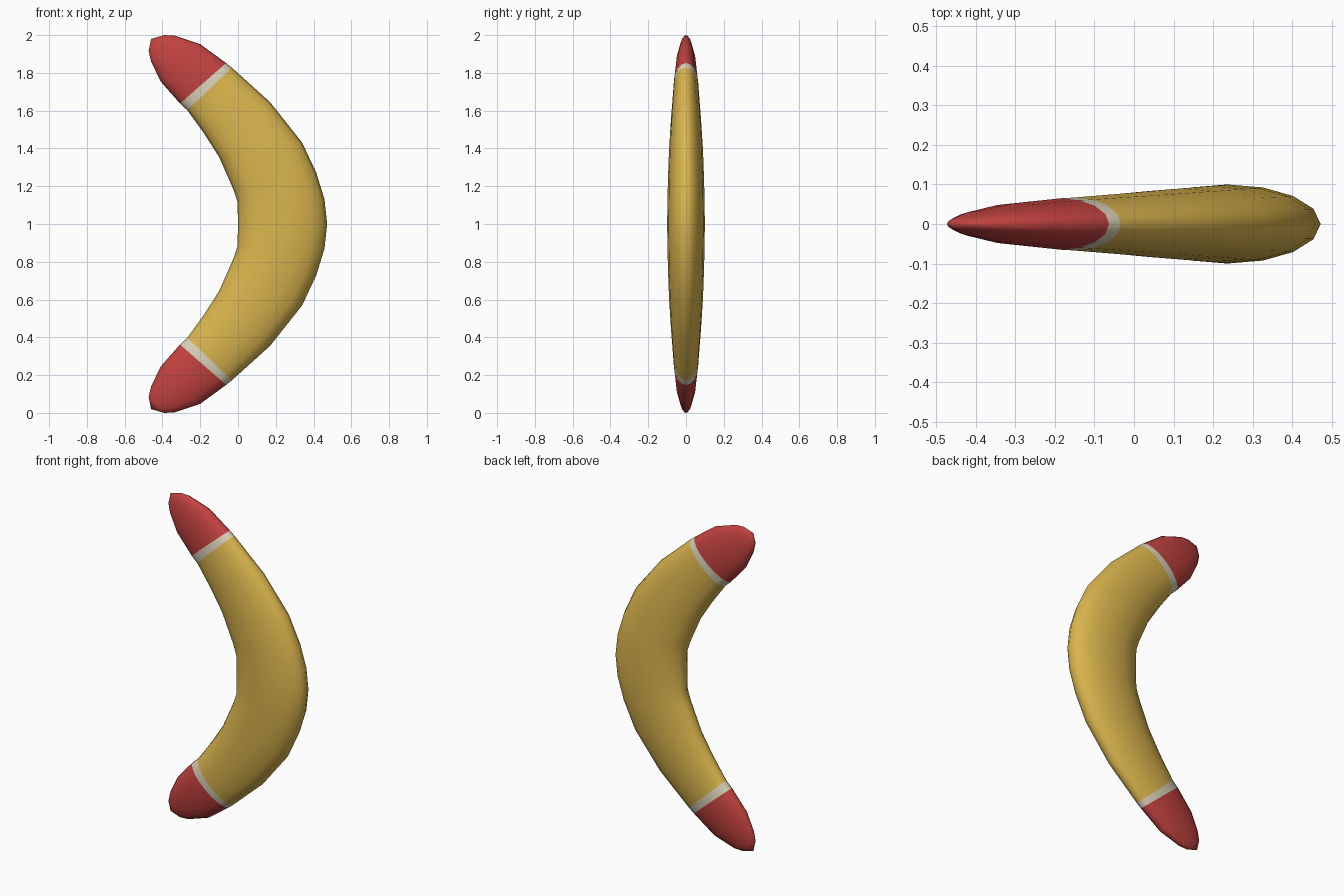
import bpy, bmesh, math
from mathutils import Vector

if "Cube" in bpy.data.objects:
    bpy.data.objects.remove(bpy.data.objects["Cube"])


def material(name, rgb):
    m = bpy.data.materials.new(name)
    m.diffuse_color = (*rgb, 1)
    m.use_nodes = True
    m.node_tree.nodes["Principled BSDF"].inputs["Base Color"].default_value = m.diffuse_color
    return m


SIDES = 16
# Upper arm sections: inner x, inner z, outer x, outer z, half thickness
upper = [
    (-0.003, 1.12, 0.458, 1.13, 0.098),
    (-0.023, 1.18, 0.415, 1.27, 0.096),
    (-0.10, 1.355, 0.34, 1.43, 0.090),
    (-0.18, 1.48, 0.17, 1.645, 0.079),
    (-0.268, 1.602, -0.033, 1.828, 0.067),   # stripe start
    (-0.307, 1.638, -0.063, 1.852, 0.065),   # stripe end
    (-0.41, 1.755, -0.20, 1.952, 0.052),
    (-0.46, 1.86, -0.335, 1.997, 0.032),
    (-0.473, 1.915, -0.39, 2.0, 0.018),
]
TIP = (-0.46, 1.98)
n = len(upper)
lower = [(a, 2 - b, c, 2 - d, t) for a, b, c, d, t in reversed(upper)]
sections = lower + [(0.0, 1.0, 0.472, 1.0, 0.10)] + upper

bm = bmesh.new()
rings = []
for xi, zi, xo, zo, t in sections:
    mid = Vector(((xi + xo) / 2, 0, (zi + zo) / 2))
    half = Vector(((xo - xi) / 2, 0, (zo - zi) / 2))
    ring = []
    for k in range(SIDES):
        a = 2 * math.pi * k / SIDES
        ring.append(bm.verts.new(mid + half * math.cos(a) + Vector((0, t * math.sin(a), 0))))
    rings.append(ring)

# Skin between sections: yellow body, cream stripes, red ends
for i in range(len(rings) - 1):
    step = abs(i + 0.5 - n)          # distance from the elbow, in sections
    mat = 0 if step < 5 else 1 if step < 6 else 2
    for k in range(SIDES):
        j = (k + 1) % SIDES
        f = bm.faces.new((rings[i][k], rings[i][j], rings[i + 1][j], rings[i + 1][k]))
        f.material_index = mat

# Rounded tips
for ring, z in ((rings[0], 2 - TIP[1]), (rings[-1], TIP[1])):
    tip = bm.verts.new((TIP[0], 0, z))
    for k in range(SIDES):
        f = bm.faces.new((ring[k], ring[(k + 1) % SIDES], tip))
        f.material_index = 2

bmesh.ops.recalc_face_normals(bm, faces=bm.faces[:])
for f in bm.faces:
    f.smooth = True
me = bpy.data.meshes.new("boomerang")
bm.to_mesh(me)
bm.free()
me.materials.append(material("yellow", (0.70, 0.46, 0.075)))
me.materials.append(material("cream", (0.70, 0.64, 0.48)))
me.materials.append(material("red", (0.54, 0.055, 0.05)))
ob = bpy.data.objects.new("boomerang", me)
bpy.context.collection.objects.link(ob)
